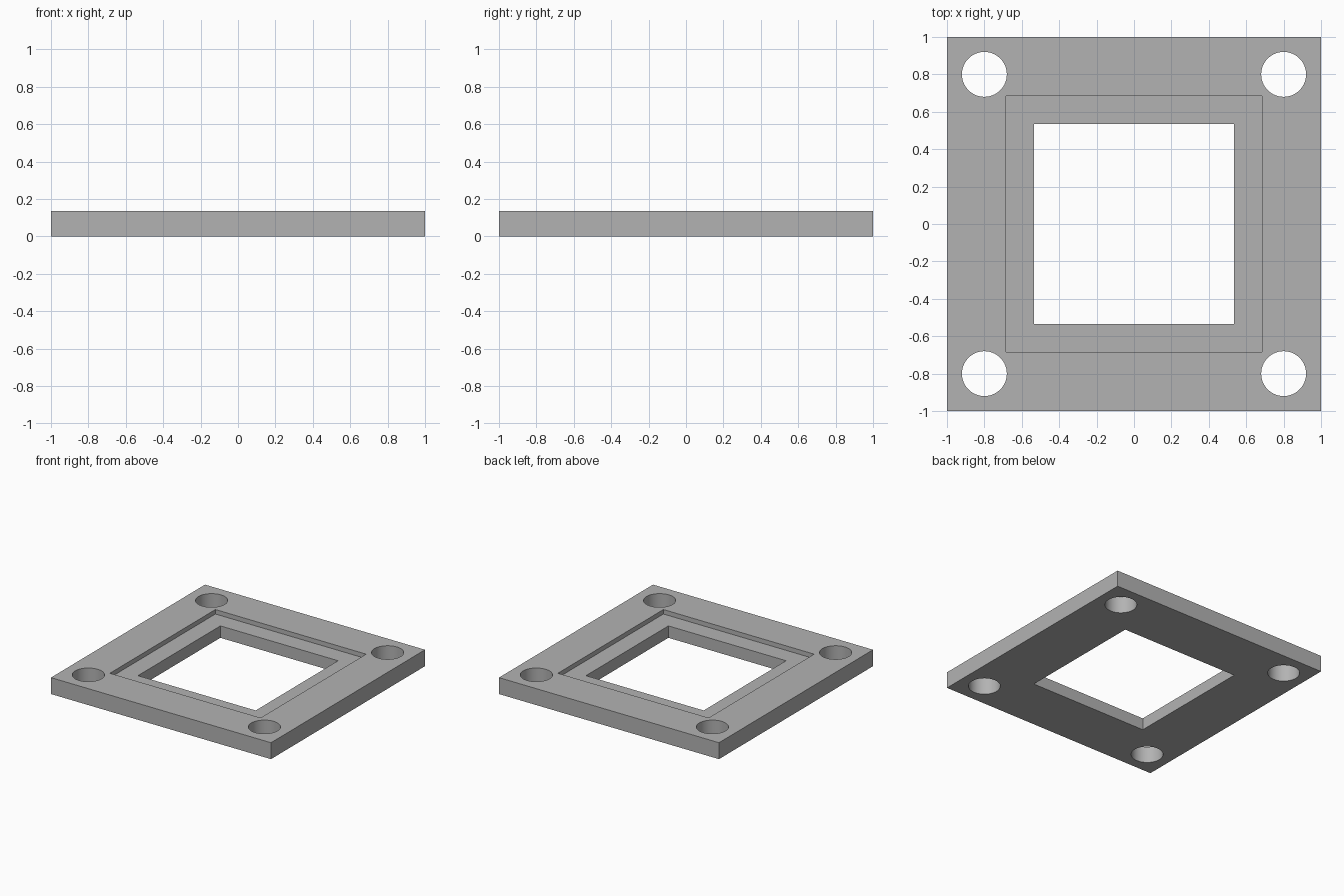
import bpy
import math

cube = bpy.data.objects.get("Cube")
if cube:
    bpy.data.objects.remove(cube, do_unlink=True)

THICKNESS = 0.135
RECESS_DEPTH = 0.037
HOLE_OFFSET = 0.8
HOLE_RADIUS = 0.12

# Plain grey material
grey = bpy.data.materials.new("plain_grey")
grey.use_nodes = True
colour = (0.45, 0.45, 0.45, 1)
grey.diffuse_color = colour
grey.node_tree.nodes["Principled BSDF"].inputs["Base Color"].default_value = colour


def box(name, width, bottom, top):
    bpy.ops.mesh.primitive_cube_add(size=1, location=(0, 0, (bottom + top) / 2))
    obj = bpy.context.object
    obj.name = name
    obj.scale = (width, width, top - bottom)
    bpy.ops.object.transform_apply(location=True, rotation=False, scale=True)
    return obj


def cut(target, cutter):
    cutter.hide_render = True
    mod = target.modifiers.new("cut", "BOOLEAN")
    mod.operation = "DIFFERENCE"
    mod.solver = "EXACT"
    mod.object = cutter
    bpy.context.view_layer.objects.active = target
    bpy.ops.object.modifier_apply(modifier=mod.name)
    bpy.data.objects.remove(cutter, do_unlink=True)


# Square plate
plate = box("mounting_plate", 2, 0, THICKNESS)
plate.data.materials.append(grey)

# Shallow square recess around the central window
cut(plate, box("recess_cutter", 1.37, THICKNESS - RECESS_DEPTH, 1))
cut(plate, box("window_cutter", 1.07, -1, 1))

# Round corner holes
for x in (-HOLE_OFFSET, HOLE_OFFSET):
    for y in (-HOLE_OFFSET, HOLE_OFFSET):
        bpy.ops.mesh.primitive_cylinder_add(vertices=64, radius=HOLE_RADIUS, depth=2, location=(x, y, 0))
        cut(plate, bpy.context.object)

# Smooth hole walls, crisp edges
bpy.ops.object.select_all(action="DESELECT")
plate.select_set(True)
bpy.context.view_layer.objects.active = plate
bpy.ops.object.shade_smooth_by_angle(angle=math.radians(30))
